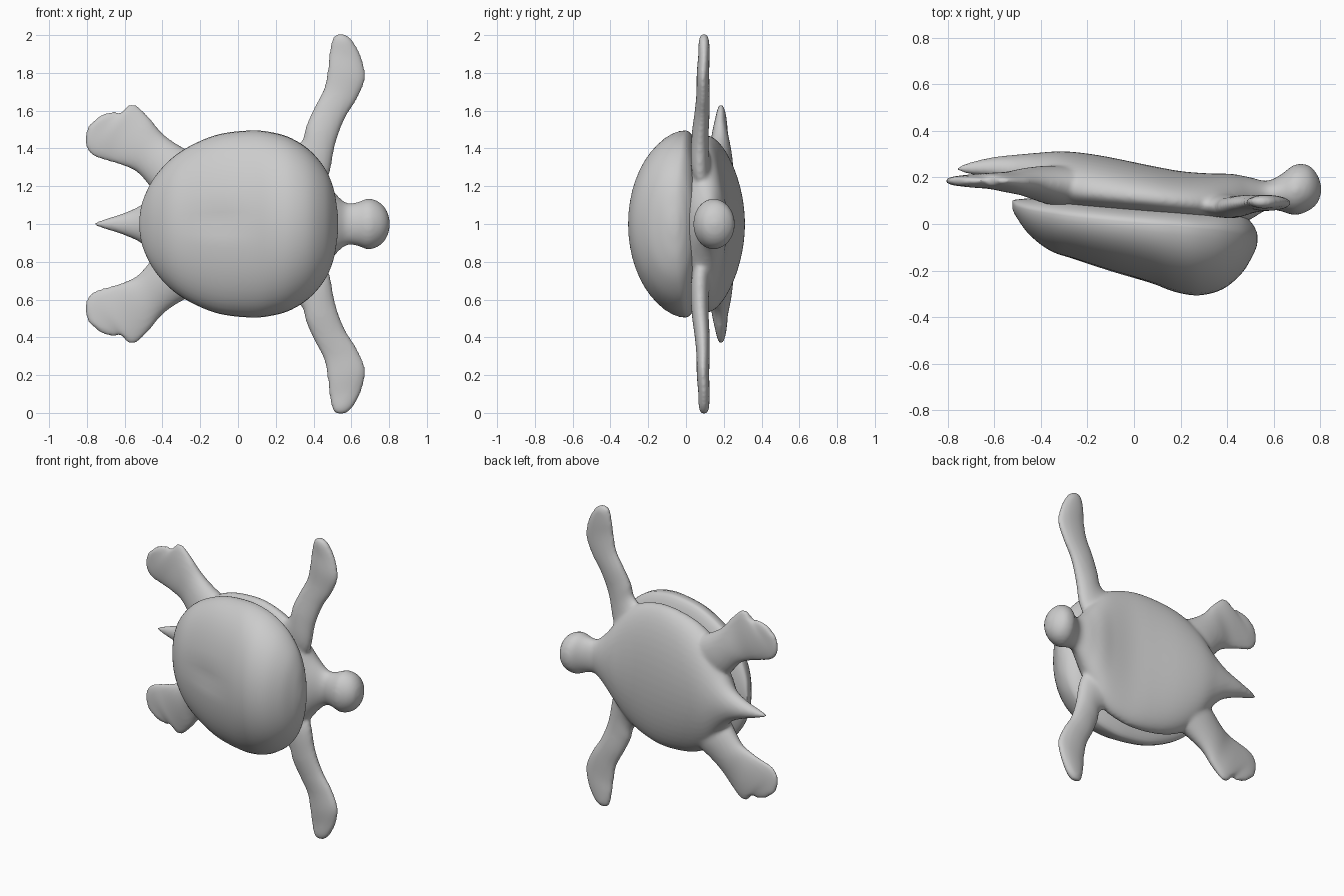
import bpy, bmesh, math
from mathutils import Vector

SEG, STEPS = 48, 5


def resample(rows):
    """Smooth (Catmull-Rom) in-between rows."""
    out = []
    for i in range(len(rows) - 1):
        p0, p1 = rows[max(i - 1, 0)], rows[i]
        p2, p3 = rows[i + 1], rows[min(i + 2, len(rows) - 1)]
        for s in range(STEPS):
            t = s / STEPS
            out.append([0.5 * (2 * b + (c - a) * t + (2 * a - 5 * b + 4 * c - d) * t * t
                               + (3 * b - a - 3 * c + d) * t ** 3)
                        for a, b, c, d in zip(p0, p1, p2, p3)])
    return out + [list(rows[-1])]


def loft(bm, rows, flip=False):
    """Row: edge A (x, z), edge B (x, z), mid y, depth to front, depth to back."""
    rings = []
    for ax, az, bx, bz, y, front, back in resample(rows):
        ring = []
        for k in range(SEG):
            a = 2 * math.pi * k / SEG
            c, s = math.cos(a), math.sin(a)
            x = (ax + bx) / 2 + (bx - ax) / 2 * c
            z = (az + bz) / 2 + (bz - az) / 2 * c
            ring.append(bm.verts.new((x, y + s * (back if s > 0 else front),
                                      2 - z if flip else z)))
        rings.append(ring)
    for r, q in zip(rings, rings[1:]):
        for k in range(SEG):
            n = (k + 1) % SEG
            bm.faces.new((r[k], r[n], q[n], q[k]))
    bm.faces.new(rings[0])
    bm.faces.new(rings[-1])


def finish(bm, name):
    bmesh.ops.recalc_face_normals(bm, faces=bm.faces)
    for f in bm.faces:
        f.smooth = True
    me = bpy.data.meshes.new(name)
    bm.to_mesh(me)
    bm.free()
    ob = bpy.data.objects.new(name, me)
    bpy.context.collection.objects.link(ob)
    return ob


def along_x(stations):
    """Station: x, half width, mid y, front depth, back depth."""
    return [(x, 1 - w, x, 1 + w, y, f, b) for x, w, y, f, b in stations]


# Body: tail, belly, neck and head in one run
bm = bmesh.new()
loft(bm, along_x([
    (-.76, .008, .235, .01, .012), (-.70, .028, .235, .022, .032),
    (-.60, .06, .235, .04, .053), (-.50, .11, .225, .07, .073),
    (-.42, .20, .19, .10, .115), (-.30, .36, .15, .10, .162),
    (-.15, .44, .13, .10, .165), (.05, .47, .11, .10, .145),
    (.20, .45, .095, .10, .132), (.33, .39, .085, .10, .132),
    (.42, .29, .09, .10, .125), (.50, .18, .11, .09, .09),
    (.57, .115, .125, .065, .06), (.63, .115, .135, .08, .077),
    (.69, .135, .145, .107, .11), (.75, .115, .152, .095, .10),
    (.788, .07, .15, .06, .06), (.803, .02, .15, .02, .02)]))

# Front and hind flippers, mirrored about z = 1
front = [
    (.20, 1.35, .42, 1.15, .10, .06, .06), (.33, 1.43, .48, 1.25, .075, .05, .05),
    (.36, 1.52, .515, 1.42, .075, .045, .045), (.405, 1.62, .565, 1.555, .085, .04, .04),
    (.455, 1.72, .63, 1.66, .09, .035, .035), (.475, 1.83, .674, 1.77, .09, .033, .033),
    (.483, 1.91, .655, 1.88, .095, .03, .03), (.497, 1.975, .615, 1.96, .095, .028, .028),
    (.512, 1.998, .585, 1.994, .095, .02, .02), (.53, 2.007, .56, 2.005, .095, .01, .01)]
hind = [
    (-.20, 1.36, -.40, 1.12, .16, .09, .09), (-.31, 1.415, -.45, 1.18, .17, .08, .08),
    (-.40, 1.48, -.53, 1.27, .18, .06, .06), (-.47, 1.565, -.60, 1.305, .18, .045, .045),
    (-.535, 1.628, -.68, 1.33, .185, .035, .035), (-.578, 1.633, -.76, 1.355, .185, .03, .03),
    (-.617, 1.59, -.803, 1.40, .185, .025, .025), (-.66, 1.597, -.812, 1.45, .185, .022, .022),
    (-.72, 1.58, -.797, 1.51, .185, .018, .018), (-.75, 1.557, -.78, 1.53, .185, .01, .01)]
for flip in (False, True):
    loft(bm, front, flip)
    loft(bm, hind, flip)
body = finish(bm, "body_and_flippers")

# Fuse the limbs into the body with soft joints
fuse = body.modifiers.new("fuse", 'REMESH')
fuse.mode = 'VOXEL'
fuse.voxel_size = 0.011
fuse.use_smooth_shade = True
soft = body.modifiers.new("soften", 'SMOOTH')
soft.factor = 0.5
soft.iterations = 10

# Domed shell, highest towards the head
bm = bmesh.new()
loft(bm, along_x([
    (-.522, .03, .085, .02, .015), (-.505, .12, .075, .045, .03),
    (-.45, .235, .06, .105, .05), (-.36, .34, .045, .16, .07),
    (-.25, .415, .03, .185, .085), (-.10, .475, .015, .22, .09),
    (.07, .495, 0, .255, .095), (.18, .485, -.01, .283, .10),
    (.28, .455, -.02, .286, .10), (.38, .39, -.03, .25, .10),
    (.46, .295, -.045, .17, .09), (.505, .19, -.055, .09, .06),
    (.525, .08, -.06, .04, .03), (.53, .02, -.06, .015, .01)]))
# Shallow dent along the middle of the back
for v in bm.verts:
    if v.co.y < 0:
        v.co.y += .014 * math.exp(-((v.co.z - 1.02) / .05) ** 2 - ((v.co.x + .09) / .15) ** 2)
shell = finish(bm, "shell")
